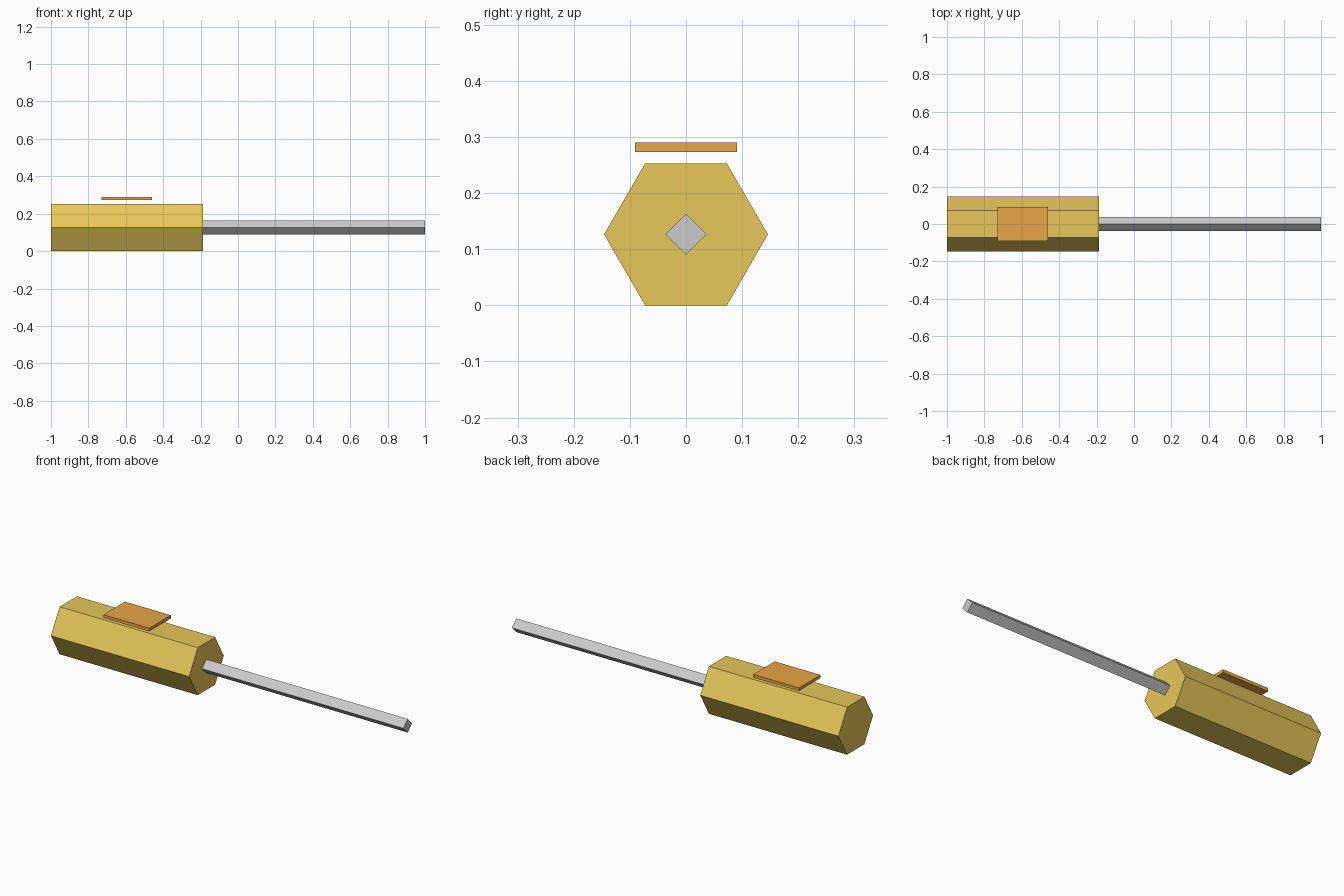
import bpy, bmesh
from math import cos, sin, tau

if "Cube" in bpy.data.objects:
    bpy.data.objects.remove(bpy.data.objects["Cube"])

AXIS_Z = 0.1265


def material(name, rgb):
    m = bpy.data.materials.new(name)
    m.diffuse_color = (*rgb, 1)
    m.use_nodes = True
    m.node_tree.nodes["Principled BSDF"].inputs["Base Color"].default_value = m.diffuse_color
    return m


def add_object(name, bm, mat=None):
    bmesh.ops.recalc_face_normals(bm, faces=bm.faces)
    mesh = bpy.data.meshes.new(name)
    bm.to_mesh(mesh)
    bm.free()
    if mat:
        mesh.materials.append(mat)
    ob = bpy.data.objects.new(name, mesh)
    bpy.context.collection.objects.link(ob)
    return ob


def prism(name, sides, radius, x0, x1, mat=None):
    """Regular prism along x, with a corner pointing to +y."""
    bm = bmesh.new()
    rings = [[bm.verts.new((x, radius * cos(tau * i / sides),
                            AXIS_Z + radius * sin(tau * i / sides)))
              for i in range(sides)] for x in (x0, x1)]
    for ring in rings:
        bm.faces.new(ring)
    for i in range(sides):
        j = (i + 1) % sides
        bm.faces.new((rings[0][i], rings[0][j], rings[1][j], rings[1][i]))
    return add_object(name, bm, mat)


def box(name, centre, size, mat=None):
    bm = bmesh.new()
    bmesh.ops.create_cube(bm, size=1)
    bmesh.ops.scale(bm, vec=size, verts=bm.verts)
    bmesh.ops.translate(bm, vec=centre, verts=bm.verts)
    return add_object(name, bm, mat)


# Hexagonal handle, flat side down
prism("handle", 6, 0.146, -1.0, -0.186, material("yellow", (0.80, 0.58, 0.10)))

# Square shaft set on edge
prism("shaft", 4, 0.0365, -0.186, 1.0)

# Thin plate hovering just above the handle
box("top_plate", (-0.594, 0, 0.2815), (0.27, 0.181, 0.017),
    material("orange", (0.80, 0.38, 0.06)))
